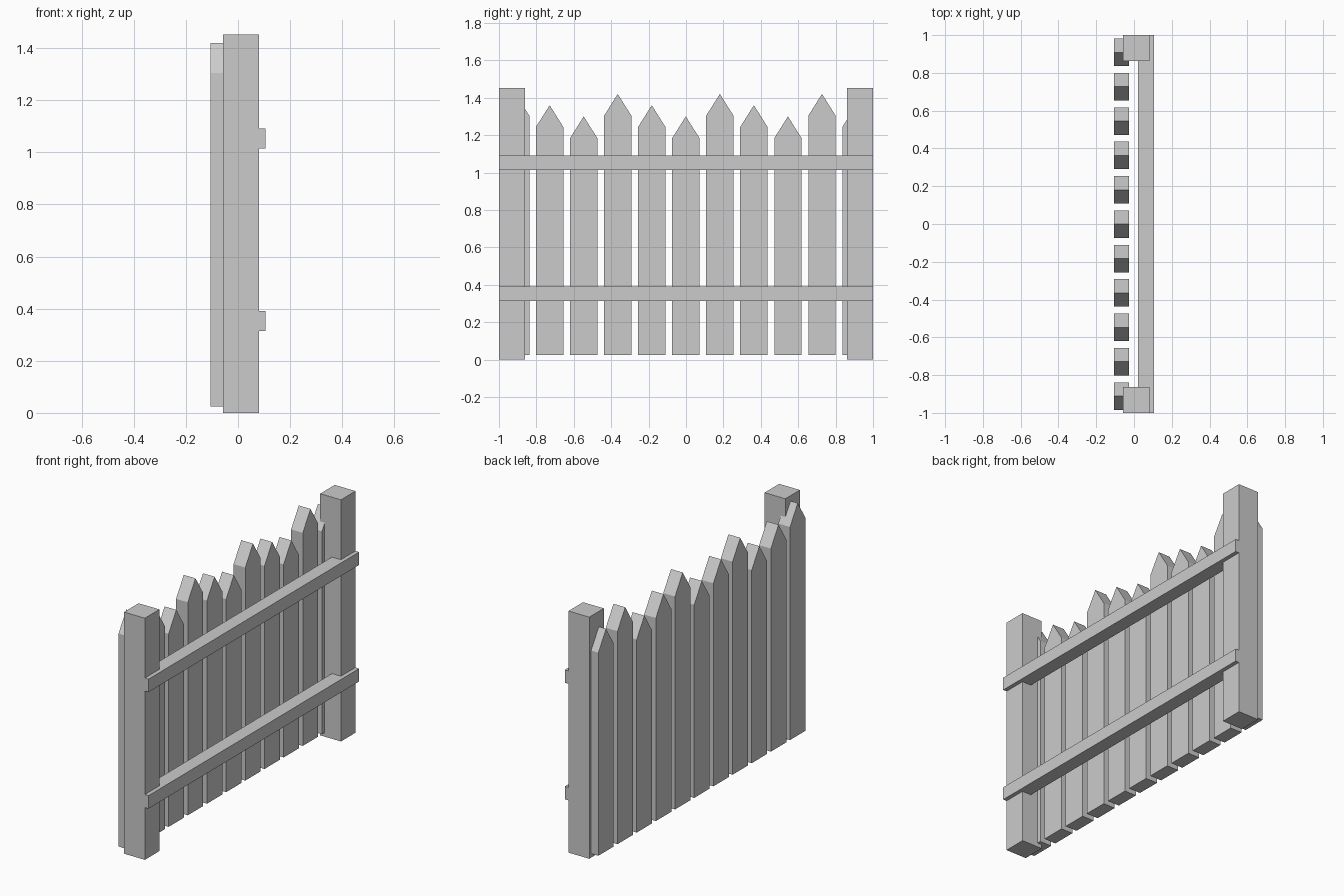
import bpy, bmesh

if "Cube" in bpy.data.objects:
    bpy.data.objects.remove(bpy.data.objects["Cube"])

def prism(name, outline, x0, x1):
    """Extrude a (y, z) outline from x0 to x1."""
    bm = bmesh.new()
    face = bm.faces.new([bm.verts.new((x0, y, z)) for y, z in outline])
    ext = bmesh.ops.extrude_face_region(bm, geom=[face])
    verts = [v for v in ext["geom"] if isinstance(v, bmesh.types.BMVert)]
    bmesh.ops.translate(bm, verts=verts, vec=(x1 - x0, 0, 0))
    bmesh.ops.recalc_face_normals(bm, faces=bm.faces)
    mesh = bpy.data.meshes.new(name)
    bm.to_mesh(mesh)
    bm.free()
    obj = bpy.data.objects.new(name, mesh)
    bpy.context.collection.objects.link(obj)
    return obj

def board(name, x0, x1, y0, y1, z0, z1):
    return prism(name, [(y0, z0), (y1, z0), (y1, z1), (y0, z1)], x0, x1)

# End posts
board("post_near", -0.057, 0.081, -1.0, -0.862, 0, 1.452)
board("post_far", -0.057, 0.081, 0.862, 1.0, 0, 1.452)

# Horizontal rails, let into the posts
board("lower_rail", 0.021, 0.105, -1, 1, 0.314, 0.392)
board("upper_rail", 0.021, 0.105, -1, 1, 1.014, 1.092)

# Pointed pickets with a repeating three-step height pattern
PEAKS = (1.42, 1.36, 1.30)
HALF, TIP, BASE = 0.073, 0.116, 0.024
for i in range(11):
    y = (i - 5) * 0.182 - 0.001
    top = PEAKS[i % 3]
    prism(f"picket_{i + 1}",
          [(y - HALF, BASE), (y + HALF, BASE), (y + HALF, top - TIP),
           (y, top), (y - HALF, top - TIP)], -0.105, -0.027)
